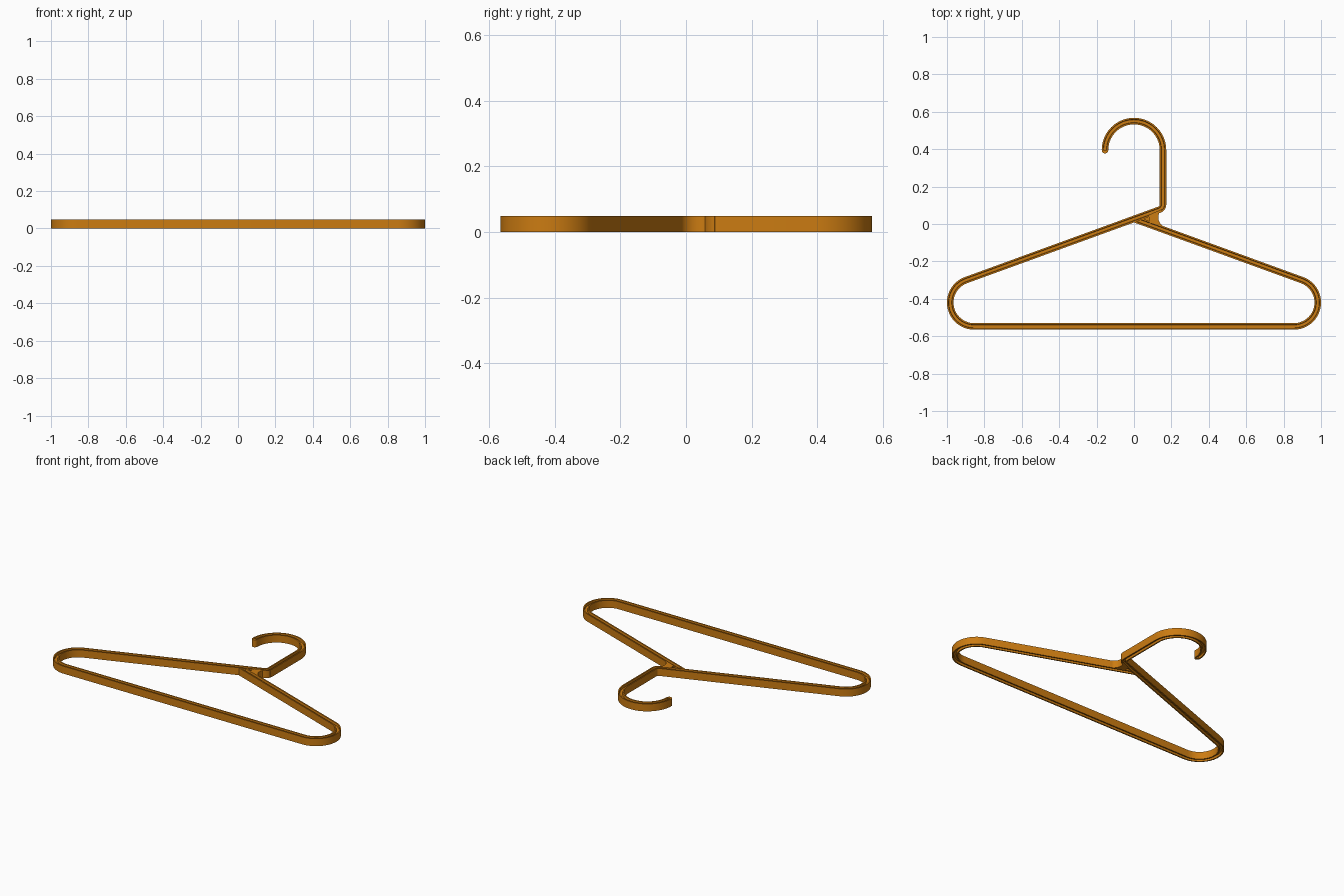
import bpy, bmesh
from math import sin, cos, tan, radians, pi
from mathutils import Vector

cube = bpy.data.objects.get("Cube")
if cube:
    bpy.data.objects.remove(cube, do_unlink=True)

H = 0.048          # height of the hanger lying flat
W = 0.0175         # half width of the rail
RIM = 0.008        # rim thickness beside the groove
DEPTH = 0.014      # groove depth
SLOPE = radians(20)

orange = bpy.data.materials.new("orange plastic")
orange.use_nodes = True
colour = (0.60, 0.20, 0.006, 1)
orange.diffuse_color = colour
orange.node_tree.nodes["Principled BSDF"].inputs["Base Color"].default_value = colour


def finish(name, bm):
    bmesh.ops.recalc_face_normals(bm, faces=bm.faces)
    mesh = bpy.data.meshes.new(name)
    bm.to_mesh(mesh)
    bm.free()
    mesh.materials.append(orange)
    obj = bpy.data.objects.new(name, mesh)
    bpy.context.collection.objects.link(obj)
    bpy.ops.object.select_all(action='DESELECT')
    obj.select_set(True)
    bpy.context.view_layer.objects.active = obj
    bpy.ops.object.shade_smooth_by_angle(angle=radians(30))
    return obj


def arc(cx, cy, r, a0, a1, steps):
    angles = [radians(a0 + (a1 - a0) * i / steps) for i in range(steps + 1)]
    return [Vector((cx + r * cos(a), cy + r * sin(a))) for a in angles]


def prism(name, outline, z0, z1):
    bm = bmesh.new()
    face = bm.faces.new([bm.verts.new((p.x, p.y, z0)) for p in outline])
    ext = bmesh.ops.extrude_face_region(bm, geom=[face])
    top = [v for v in ext["geom"] if isinstance(v, bmesh.types.BMVert)]
    bmesh.ops.translate(bm, verts=top, vec=(0, 0, z1 - z0))
    return finish(name, bm)


def sweep(name, path, profile, start_side=None):
    """Sweep a (side, z) profile along a flat path, mitring every corner."""
    bm = bmesh.new()
    rings = []
    for i, p in enumerate(path):
        before = (p - path[i - 1]).normalized() if i else None
        after = (path[i + 1] - p).normalized() if i < len(path) - 1 else before
        before = before or after
        normal = Vector((-after.y, after.x))
        side = Vector((-before.y, before.x)) + normal
        if i == 0 and start_side:
            side = start_side
        side = side / side.dot(normal)
        rings.append([bm.verts.new((*(p + side * s), z)) for s, z in profile])
    n = len(profile)
    for a, b in zip(rings, rings[1:]):
        for k in range(n):
            bm.faces.new((a[k], a[(k + 1) % n], b[(k + 1) % n], b[k]))
    bm.faces.new(rings[0])
    bm.faces.new(rings[-1])
    return finish(name, bm)


# Rail section: two rims joined by a web, grooved above and below
inner = W - RIM
upper = [(W, H), (inner, H), (inner - 0.002, H - DEPTH)]
upper += [(-s, z) for s, z in reversed(upper)]
section = upper + [(s, H - z) for s, z in reversed(upper)]

# One continuous centre line: right arm, ends, bar, left arm, hook
APEX, END_X, END_Y, END_R = 0.027, 0.855, -0.42, 0.1275
HOOK_Y, HOOK_R, BEND = 0.395, 0.155, 0.03
right_end = arc(END_X, END_Y, END_R, 70, -90, 28)
left_end = arc(-END_X, END_Y, END_R, 270, 110, 28)
start_x = 0.018
start = Vector((start_x, APEX - start_x * tan(SLOPE)))
corner_y = APEX + HOOK_R * tan(SLOPE)
bend_y = corner_y + BEND * tan(radians(35))
bend = arc(HOOK_R - BEND, bend_y, BEND, -70, 0, 8)
hook = arc(0, HOOK_Y, HOOK_R, 0, 180, 40)
arm_direction = Vector((cos(SLOPE), sin(SLOPE)))
sweep("hanger_rail", [start] + right_end + left_end + bend + hook,
      section, arm_direction)

# Rounded tip closing the hook
prism("hook_tip", arc(-HOOK_R, HOOK_Y, W, 180, 360, 14), 0, H)

# Curved pad bracing the hook against the right arm
GX, GY = 0.185, 0.035
prism("neck_pad", arc(GX, GY, 0.055, 104, 240, 22) + arc(GX, GY, 0.105, 197, 172, 6), 0, H)

# Recessed web between the two arms
web = [Vector(p) for p in ((0.015, 0.02), (0.09, 0.002), (0.09, 0.048))]
prism("neck_web", web, DEPTH, H - DEPTH)
